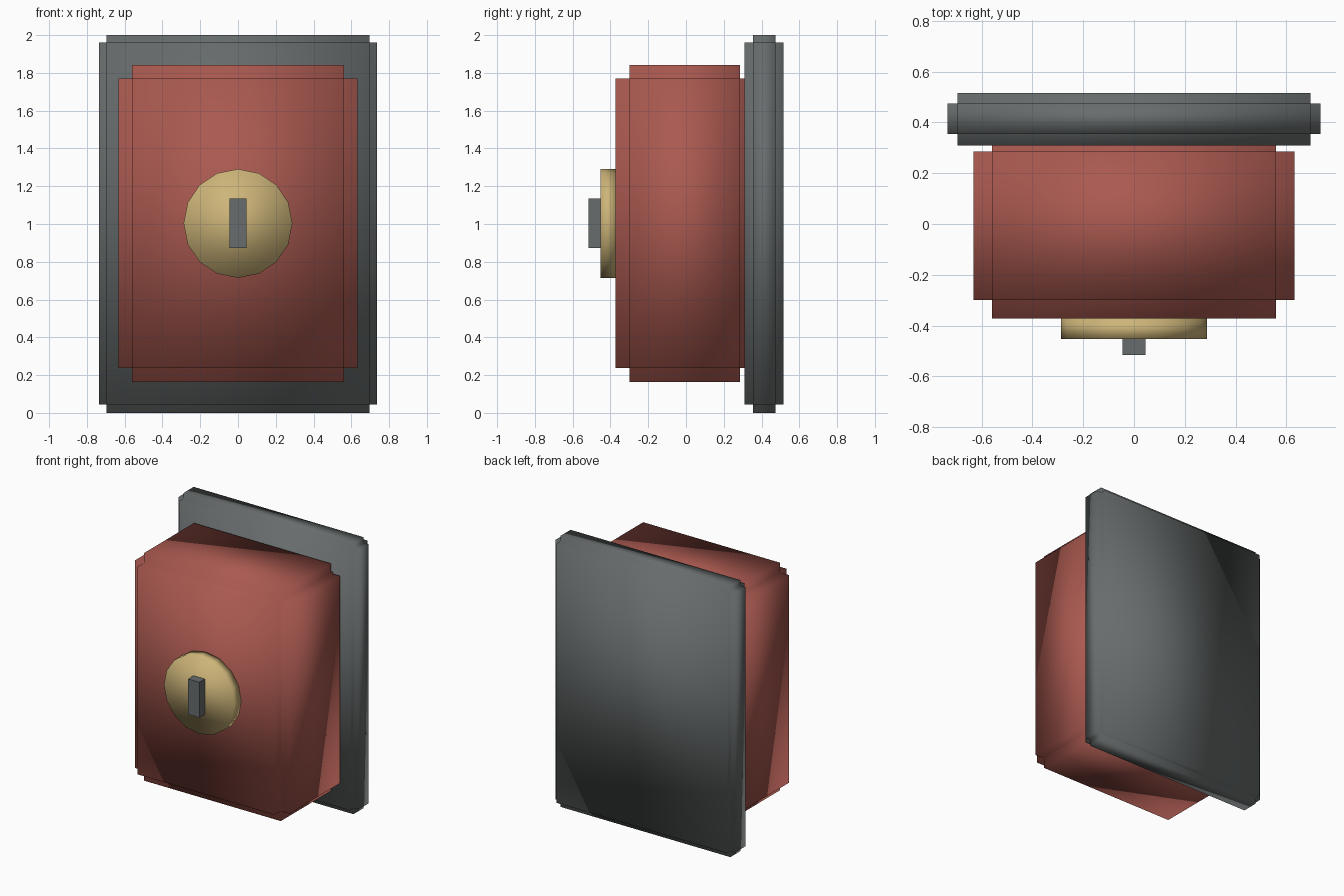
import bpy
import bmesh
from math import pi
from mathutils import Matrix, Vector

if "Cube" in bpy.data.objects:
    bpy.data.objects.remove(bpy.data.objects["Cube"], do_unlink=True)


def material(name, rgb):
    mat = bpy.data.materials.new(name)
    mat.use_nodes = True
    color = (*rgb, 1)
    mat.diffuse_color = color
    mat.node_tree.nodes["Principled BSDF"].inputs["Base Color"].default_value = color
    return mat


red = material("brick red", (0.40, 0.10, 0.08))
grey = material("slate grey", (0.136, 0.15, 0.15))
brass = material("pale brass", (0.61, 0.46, 0.19))


def finish(name, bm, mat, smooth):
    mesh = bpy.data.meshes.new(name)
    bmesh.ops.recalc_face_normals(bm, faces=bm.faces)
    for face in bm.faces:
        face.smooth = smooth
    bm.to_mesh(mesh)
    bm.free()
    mesh.materials.append(mat)
    obj = bpy.data.objects.new(name, mesh)
    bpy.context.collection.objects.link(obj)
    return obj


def add_box(bm, low, high):
    low, high = Vector(low), Vector(high)
    matrix = Matrix.Translation((low + high) / 2) @ Matrix.Diagonal((*(high - low), 1))
    bmesh.ops.create_cube(bm, size=1, matrix=matrix)


def stepped_block(name, mat, x, y, z):
    """Three crossing boxes, each reaching the outer limits on one axis.
    Every axis is given as (outer low, inner low, inner high, outer high)."""
    bm = bmesh.new()
    axes = (x, y, z)
    for long_axis in range(3):
        low = [a[0] if i == long_axis else a[1] for i, a in enumerate(axes)]
        high = [a[3] if i == long_axis else a[2] for i, a in enumerate(axes)]
        add_box(bm, low, high)
    return finish(name, bm, mat, True)


# Back plate and main body
stepped_block("back_plate", grey, (-0.735, -0.695, 0.695, 0.735),
              (0.31, 0.355, 0.475, 0.517), (0, 0.045, 1.96, 2))
stepped_block("body", red, (-0.632, -0.56, 0.56, 0.632),
              (-0.373, -0.30, 0.285, 0.31), (0.163, 0.237, 1.77, 1.842))

# Round dial on the front
bm = bmesh.new()
bmesh.ops.create_cone(bm, cap_ends=True, segments=16, radius1=0.288, radius2=0.288, depth=0.08,
                      matrix=Matrix.Translation((0, -0.413, 1.003)) @ Matrix.Rotation(pi / 2, 4, "X"))
finish("dial", bm, brass, True)

# Upright grip on the dial
bm = bmesh.new()
add_box(bm, (-0.046, -0.517, 0.872), (0.046, -0.45, 1.134))
finish("dial_grip", bm, grey, False)
